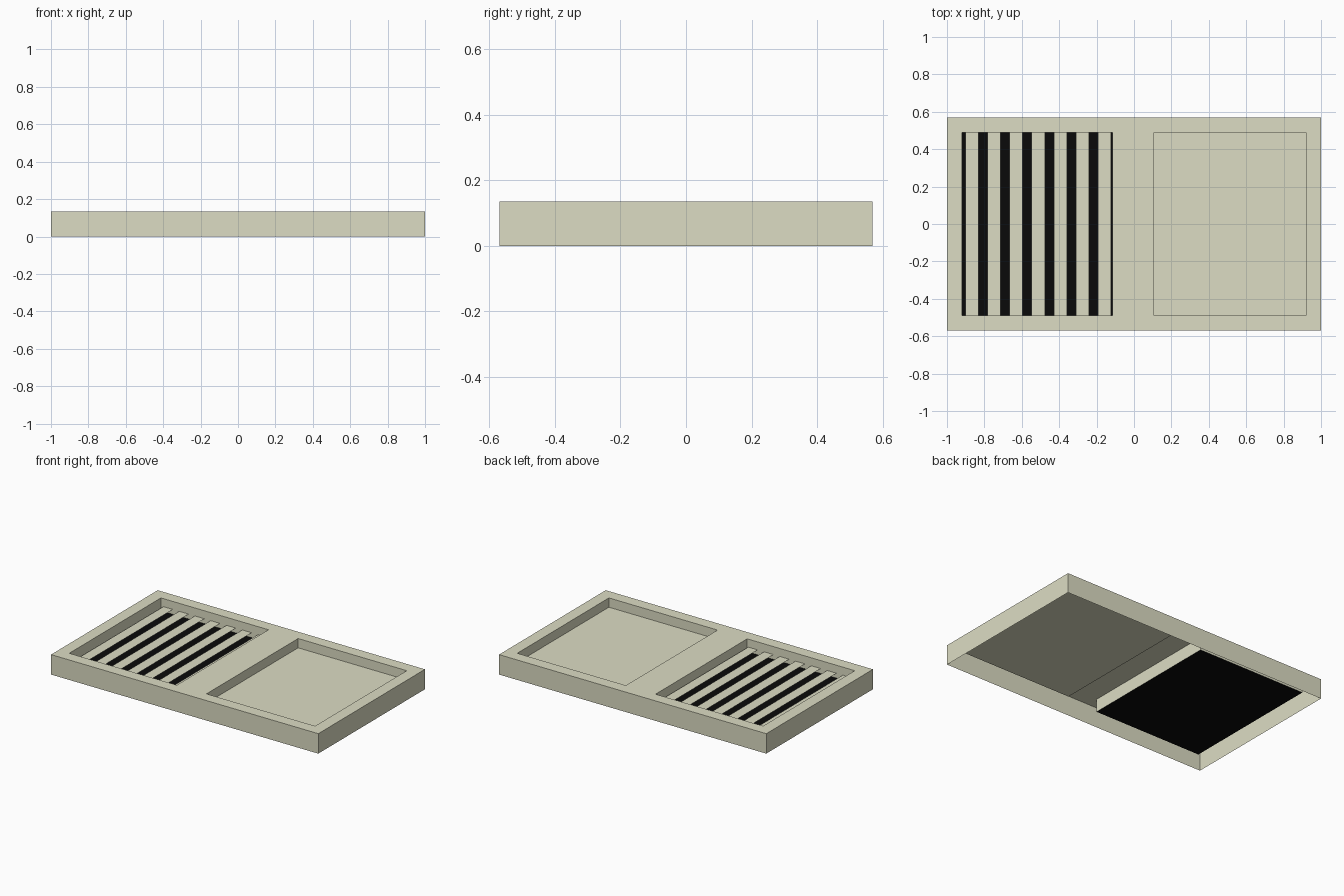
import bpy

if "Cube" in bpy.data.objects:
    bpy.data.objects.remove(bpy.data.objects["Cube"])

W, D, H = 1.0, 0.57, 0.135          # half width, half depth, height
Y = 0.49                            # half depth of both recesses
LEFT = (-0.92, -0.115)
RIGHT = (0.107, 0.92)
LEFT_FLOOR, RIGHT_FLOOR, SLAT_Z = 0.048, 0.072, 0.081


def material(name, color):
    m = bpy.data.materials.new(name)
    m.diffuse_color = (*color, 1)
    m.use_nodes = True
    m.node_tree.nodes["Principled BSDF"].inputs["Base Color"].default_value = m.diffuse_color
    return m


CREAM = material("cream_plastic", (0.72, 0.72, 0.55))
BLACK = material("black_backing", (0.003, 0.003, 0.003))


def sheet(name, quads, mat):
    """Single-skin object from a list of four-cornered faces."""
    verts, index, faces = [], {}, []
    for q in quads:
        face = []
        for p in q:
            if p not in index:
                index[p] = len(verts)
                verts.append(p)
            face.append(index[p])
        faces.append(face)
    me = bpy.data.meshes.new(name)
    me.from_pydata(verts, [], faces)
    me.materials.append(mat)
    ob = bpy.data.objects.new(name, me)
    bpy.context.collection.objects.link(ob)
    return ob


def flat(x0, x1, y0, y1, z):
    return [(x0, y0, z), (x1, y0, z), (x1, y1, z), (x0, y1, z)]


def walls(x0, x1, y0, y1, z0, z1, inward=False):
    c = [(x0, y0), (x1, y0), (x1, y1), (x0, y1)]
    out = []
    for i in range(4):
        a, b = c[i], c[(i + 1) % 4]
        q = [(*a, z0), (*b, z0), (*b, z1), (*a, z1)]
        out.append(q[::-1] if inward else q)
    return out


# Outer skirt, open underneath
sheet("outer_skirt", walls(-W, W, -D, D, 0, H), CREAM)

# Top rim with two openings
xs = [-W, *LEFT, *RIGHT, W]
ys = [-D, -Y, Y, D]
rim = [flat(xs[i], xs[i + 1], ys[j], ys[j + 1], H)
       for i in range(5) for j in range(3) if not (j == 1 and i in (1, 3))]
sheet("top_rim", rim, CREAM)

# Recess walls
sheet("vent_recess_walls", walls(*LEFT, -Y, Y, LEFT_FLOOR, H, True), CREAM)
sheet("tray_recess", walls(*RIGHT, -Y, Y, RIGHT_FLOOR, H, True)
      + [flat(*RIGHT, -Y, Y, RIGHT_FLOOR)], CREAM)

# Black backing beneath the slats
sheet("vent_backing", [flat(*LEFT, -Y, Y, LEFT_FLOOR)], BLACK)

# Seven thin vent slats
for k in range(7):
    cx = -0.866 + k * 0.118
    sheet(f"vent_slat_{k + 1}", [flat(cx - 0.035, cx + 0.035, -Y, Y, SLAT_Z)], CREAM)
